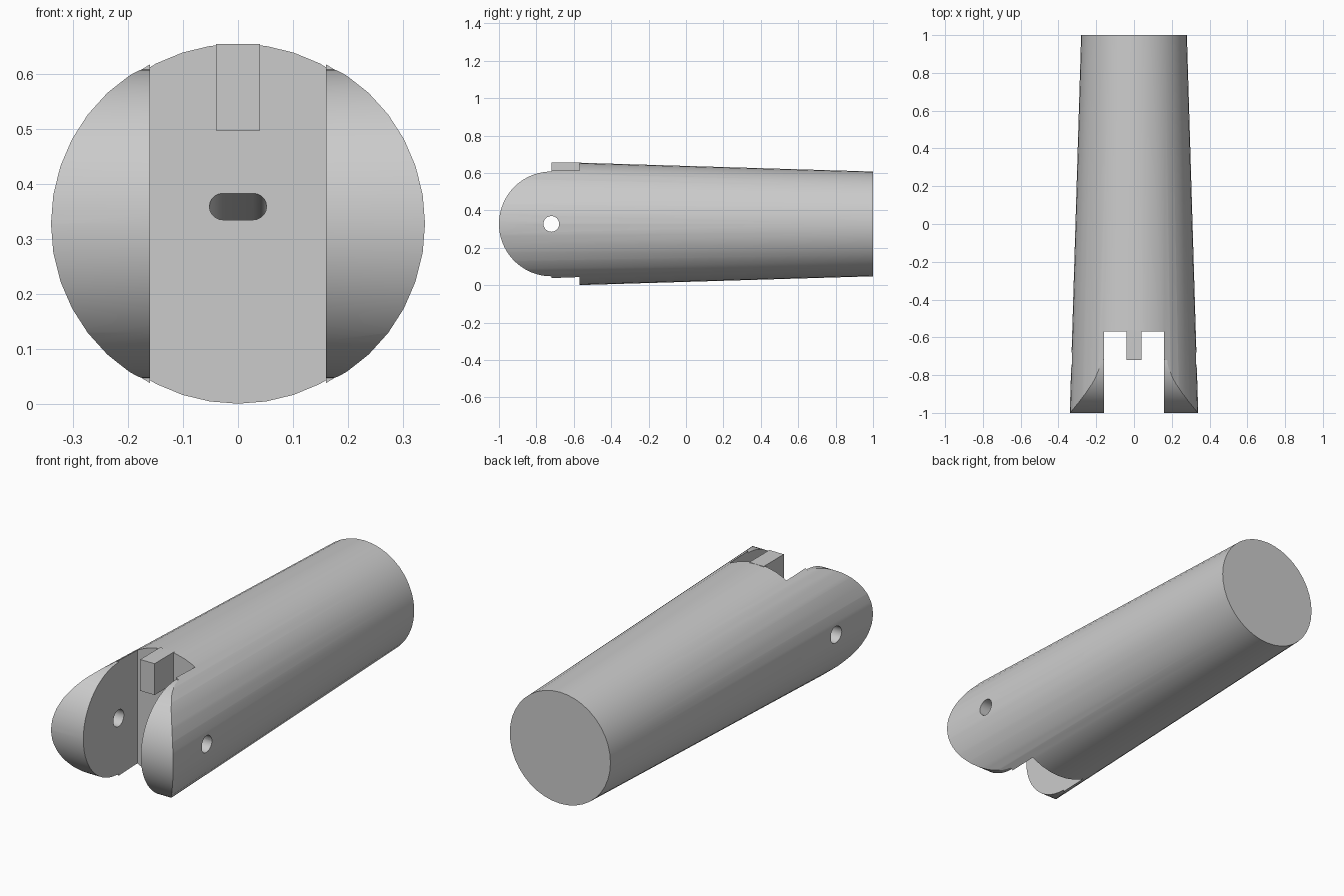
import bpy, bmesh, math
from mathutils import Matrix, Vector

if "Cube" in bpy.data.objects:
    bpy.data.objects.remove(bpy.data.objects["Cube"], do_unlink=True)

AXIS_Z = 0.3275   # height of the body axis
SLOT = 0.16       # half width of the fork slot
PIVOT_Y = -0.72   # centre of the pin and the rounded cheeks
WALL_Y = -0.57    # back wall of the slot

grey = bpy.data.materials.new("plain grey")
grey.use_nodes = True
colour = (0.6, 0.6, 0.6, 1)
grey.diffuse_color = colour
grey.node_tree.nodes["Principled BSDF"].inputs["Base Color"].default_value = colour


def finish(name, bm):
    bmesh.ops.recalc_face_normals(bm, faces=bm.faces)
    mesh = bpy.data.meshes.new(name)
    bm.to_mesh(mesh)
    bm.free()
    mesh.materials.append(grey)
    ob = bpy.data.objects.new(name, mesh)
    bpy.context.collection.objects.link(ob)
    return ob


def prism(name, points, along):
    """Closed solid made by sweeping a flat outline along a vector."""
    bm = bmesh.new()
    face = bm.faces.new([bm.verts.new(p) for p in points])
    swept = bmesh.ops.extrude_face_region(bm, geom=[face], use_keep_orig=True)
    moved = [v for v in swept["geom"] if isinstance(v, bmesh.types.BMVert)]
    bmesh.ops.translate(bm, verts=moved, vec=Vector(along))
    return finish(name, bm)


def block(name, x, y0, y1, z0, z1):
    return prism(name, [(-x, y0, z0), (x, y0, z0), (x, y0, z1), (-x, y0, z1)],
                 (0, y1 - y0, 0))


def arc(cx, cy, r, start, end, steps):
    return [(cx + r * math.cos(math.radians(start + (end - start) * i / steps)),
             cy + r * math.sin(math.radians(start + (end - start) * i / steps)))
            for i in range(steps + 1)]


def combine(target, other, operation):
    other.hide_render = True
    mod = target.modifiers.new(operation.title(), "BOOLEAN")
    mod.operation = operation
    mod.solver = "EXACT"
    mod.object = other
    bpy.context.view_layer.objects.active = target
    bpy.ops.object.modifier_apply(modifier=mod.name)
    bpy.data.objects.remove(other, do_unlink=True)


# Tapered round body
bm = bmesh.new()
bmesh.ops.create_cone(
    bm, cap_ends=True, segments=40, radius1=0.3406, radius2=0.28, depth=2.02,
    matrix=Matrix.Translation((0, -0.01, AXIS_Z)) @ Matrix.Rotation(-math.pi / 2, 4, "X"))
body = finish("finger_body", bm)

# Fork slot between the two cheeks
combine(body, block("slot_cutter", SLOT, -1.2, WALL_Y, -0.2, 1), "DIFFERENCE")

# Rounded cheek ends
outline = arc(PIVOT_Y, AXIS_Z, 0.28, 90, 270, 40)
outline += [(PIVOT_Y, -0.3), (-1.3, -0.3), (-1.3, 1), (PIVOT_Y, 1)]
combine(body, prism("cheek_cutter", [(-0.5, y, z) for y, z in outline], (1, 0, 0)),
        "DIFFERENCE")

# Pin hole through both cheeks
ring = arc(PIVOT_Y, AXIS_Z, 0.042, 0, 360, 24)[:-1]
combine(body, prism("pin_cutter", [(-0.5, y, z) for y, z in ring], (1, 0, 0)),
        "DIFFERENCE")

# Sloping blind channel in the slot wall
pill = arc(0.028, 0.359, 0.024, -90, 90, 10) + arc(-0.028, 0.359, 0.024, 90, 270, 10)
combine(body, prism("channel_cutter", [(x, WALL_Y - 0.02, z + 0.007) for x, z in pill],
                    (0, 0.3, -0.11)), "DIFFERENCE")

# Stop key at the top of the slot wall
combine(body, block("stop_key", 0.04, PIVOT_Y, WALL_Y + 0.01, 0.497, 0.6545), "UNION")

bpy.ops.object.select_all(action="DESELECT")
body.select_set(True)
bpy.context.view_layer.objects.active = body
bpy.ops.object.shade_smooth_by_angle(angle=math.radians(25))
